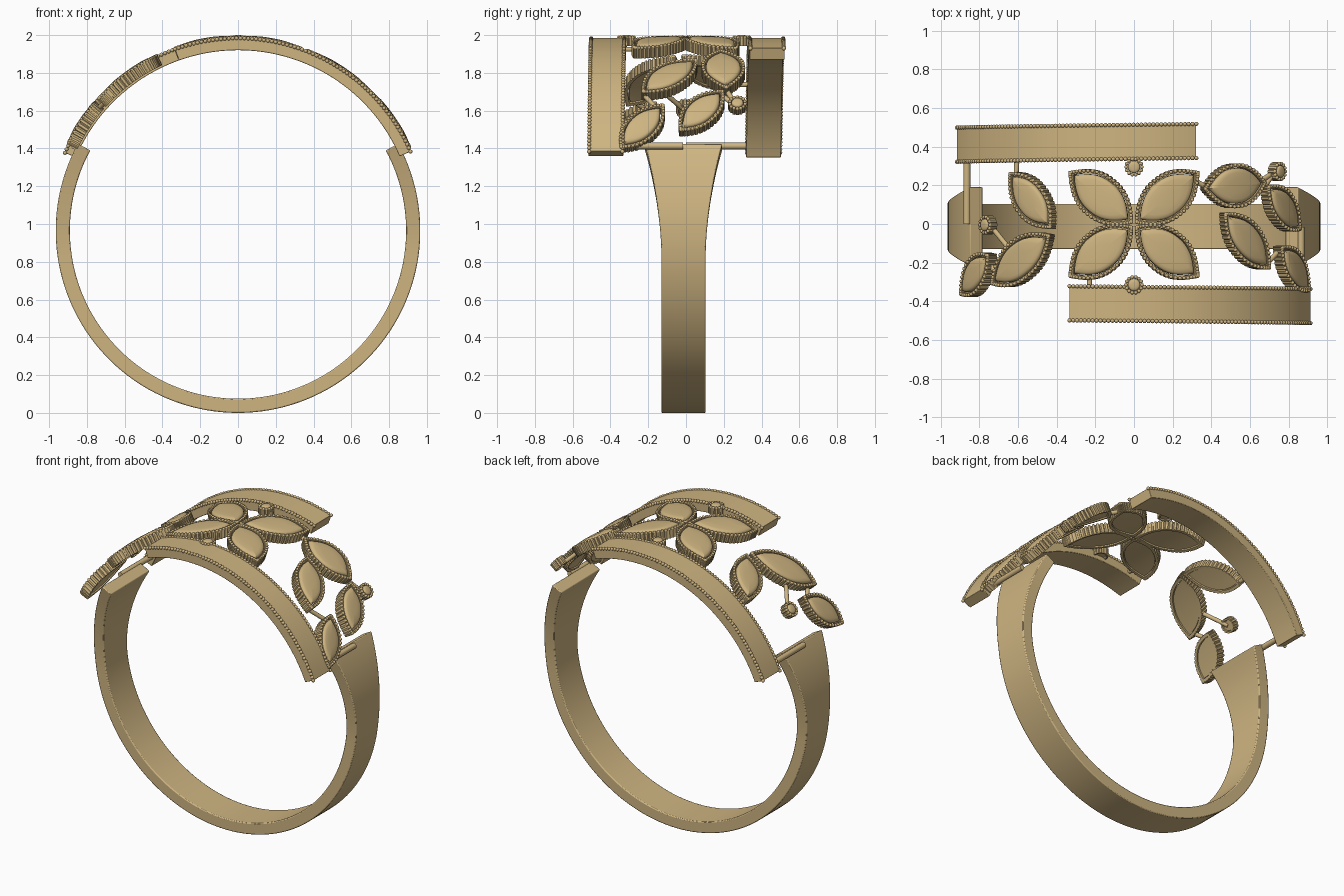
import bpy, bmesh, math
from mathutils import Vector, Matrix

if "Cube" in bpy.data.objects:
    bpy.data.objects.remove(bpy.data.objects["Cube"])

C = 0.988          # height of the centre of the ornamental top
R = 1.0            # nominal outer radius of the ornamental top

gold = bpy.data.materials.new("gold")
gold.diffuse_color = (0.62, 0.46, 0.22, 1)
gold.use_nodes = True
gold.node_tree.nodes["Principled BSDF"].inputs["Base Color"].default_value = gold.diffuse_color


def wrap(u, v, r):
    """Angle u from the top, v along the finger, radius r -> world position."""
    return Vector((r * math.sin(u), v, C + r * math.cos(u)))


def finish(bm, name, angle=40):
    bmesh.ops.recalc_face_normals(bm, faces=bm.faces)
    me = bpy.data.meshes.new(name)
    bm.to_mesh(me)
    bm.free()
    ob = bpy.data.objects.new(name, me)
    bpy.context.collection.objects.link(ob)
    me.materials.append(gold)
    bpy.ops.object.select_all(action='DESELECT')
    ob.select_set(True)
    bpy.context.view_layer.objects.active = ob
    bpy.ops.object.shade_smooth_by_angle(angle=math.radians(angle))
    return ob


def bridge(bm, rings):
    """Quads between successive closed rings of vertices."""
    for a, b in zip(rings, rings[1:]):
        n = len(a)
        for i in range(n):
            j = (i + 1) % n
            bm.faces.new((a[i], a[j], b[j], b[i]))


def bead(bm, p, rad):
    bmesh.ops.create_icosphere(bm, subdivisions=2, radius=rad, matrix=Matrix.Translation(p))


def sweep(name, sections, bevel):
    """Solid from rectangular sections with softened edges."""
    bm = bmesh.new()
    rings = [[bm.verts.new(p) for p in s] for s in sections]
    bridge(bm, rings)
    bm.faces.new(rings[0])
    bm.faces.new(rings[-1])
    ob = finish(bm, name)
    mod = ob.modifiers.new("soft_edges", 'BEVEL')
    mod.width, mod.segments, mod.limit_method = bevel, 2, 'ANGLE'
    mod.angle_limit = math.radians(40)
    return ob


def rod(name, a, b, rad=0.013):
    d = b - a
    bm = bmesh.new()
    m = Matrix.Translation((a + b) / 2) @ d.to_track_quat('Z', 'Y').to_matrix().to_4x4()
    bmesh.ops.create_cone(bm, cap_ends=True, segments=16, radius1=rad, radius2=rad,
                          depth=d.length, matrix=m)
    return finish(bm, name)


# --- shank, flaring toward its open upper ends
secs = []
for i in range(97):
    deg = -118.5 + 237 * i / 96
    s = max(0, (abs(deg) - 82) / 36.5)
    w = 0.117 + 0.088 * s ** 1.7
    a = math.radians(deg)
    secs.append([(r * math.sin(a), -0.013 + y, 0.965 - r * math.cos(a))
                 for r, y in ((0.89, -w), (0.965, -w), (0.965, w), (0.89, w))])
sweep("shank", secs, 0.006)


# --- two curved side bands with beaded edges
def side_band(name, d0, d1, y_start, y_end, width):
    secs, n = [], 64
    at = lambda t: (math.radians(d0 + (d1 - d0) * t), y_start + (y_end - y_start) * t)
    for i in range(n + 1):
        u, y = at(i / n)
        secs.append([wrap(u, v, r) for r, v in ((0.932, y), (0.997, y),
                                                (0.997, y + width), (0.932, y + width))])
    sweep(name, secs, 0.003)
    bm = bmesh.new()
    count = 72
    for i in range(count + 1):
        u, y = at(i / count)
        for v in (y + 0.004, y + width - 0.004):
            bead(bm, wrap(u, v, 0.995), 0.011)
    finish(bm, name + "_beading")


side_band("front_band", -19.6, 66.6, -0.503, -0.517, 0.185)
side_band("back_band", -67, 18.9, 0.318, 0.337, 0.185)


# --- outlines in the unrolled (u, v) plane
def leaf_outline(a, b, half, inset, n):
    """Lens-shaped closed outline with pointed tips at a and b."""
    a, b = Vector(a), Vector(b)
    ax = (b - a).normalized()
    nr = Vector((-ax.y, ax.x))
    mid, hl, w = (a + b) / 2, (b - a).length / 2 - inset * 1.5, half - inset
    pts = []
    for i in range(n):
        t = 2 * math.pi * i / n
        c = math.cos(t)
        k = w * (1 - abs(c) ** 2.3) * (1 if math.sin(t) >= 0 else -1)
        pts.append(mid + ax * hl * c + nr * k)
    return pts


def disc_outline(c, rad, n):
    return [Vector((c[0] + rad * math.cos(2 * math.pi * i / n),
                    c[1] + rad * math.sin(2 * math.pi * i / n))) for i in range(n)]


def setting(name, outline, ribs, low=0.943, top=1.004, wall=0.02):
    """Ribbed collar with a bead on each rib, holding a domed plate."""
    n = ribs * 4
    outer, dip, inner = outline(0, n), outline(0.006, n), outline(wall, n)
    outer = [dip[i] if i % 4 == 2 else outer[i] for i in range(n)]
    bm = bmesh.new()
    loop = lambda pts, r: [bm.verts.new(wrap(p.x, p.y, r)) for p in pts]
    rings = [loop(outer, low), loop(outer, top - 0.004), loop(inner, top - 0.004), loop(inner, low)]
    bridge(bm, rings + rings[:1])
    for p in outline(0.008, ribs):
        bead(bm, wrap(p.x, p.y, top - 0.004), 0.0095)
    finish(bm, name + "_collar", 35)
    # domed plate
    bm = bmesh.new()
    base = outline(wall + 0.004, 64)
    mid = sum(base, Vector((0, 0))) / 64
    rings = []
    for s, r in ((0.5, low + 0.006), (1, low + 0.006), (1, top - 0.012), (0.97, top - 0.003),
                 (0.9, top + 0.003), (0.75, top + 0.006), (0.4, top + 0.008)):
        rings.append(loop([mid + (p - mid) * s for p in base], r))
    bridge(bm, rings)
    bm.faces.new(rings[0])
    bm.faces.new(rings[-1])
    finish(bm, name + "_plate", 40)


def flat(x, y):
    """Plan position -> unrolled position."""
    return math.asin(x / 1.004), y


def leaf(name, a, b, half):
    a, b = flat(*a), flat(*b)
    length = (Vector(b) - Vector(a)).length
    ribs = 2 * round((length + half) / 0.0215)
    setting(name, lambda inset, n: leaf_outline(a, b, half, inset, n), ribs)


# --- four-petal flower at the top
for sx in (-1, 1):
    for sy in (-1, 1):
        leaf("petal", (0.004 * sx, 0.006 * sy - 0.004), (0.34 * sx, 0.275 * sy - 0.002), 0.118)

# --- scattered leaves down both sides
for a, b, half in (((0.36, 0.18), (0.69, 0.215), 0.115),
                   ((0.47, 0.06), (0.71, -0.235), 0.1),
                   ((0.695, 0.2), (0.868, -0.035), 0.092),
                   ((0.765, -0.115), (0.915, -0.35), 0.09),
                   ((-0.65, 0.27), (-0.43, -0.025), 0.1),
                   ((-0.435, -0.055), (-0.745, -0.315), 0.11),
                   ((-0.755, -0.155), (-0.905, -0.37), 0.092)):
    leaf("leaf", a, b, half)

# --- small beaded buds
for x, y in ((0, 0.295), (0, -0.315), (0.76, 0.272), (-0.775, -0.005)):
    c = flat(x, y)
    setting("bud", lambda inset, n: disc_outline(c, 0.049 - inset, n), 14, low=0.955, wall=0.013)

# --- stems joining buds, leaves and bands
for a, b in (((0.67, 0.215), (0.75, 0.265)), ((0.70, 0.19), (0.75, 0.26)),
             ((-0.775, -0.005), (-0.67, -0.13)), ((-0.635, 0.25), (-0.63, 0.34)),
             ((-0.24, -0.25), (-0.24, -0.34)), ((0.70, -0.22), (0.78, -0.14)),
             ((-0.72, -0.29), (-0.78, -0.2)), ((0.3, 0.24), (0.39, 0.19))):
    rod("stem", wrap(*flat(*a), 0.965), wrap(*flat(*b), 0.965))

# --- cross bars tying the bands to the shank ends
rod("left_cross_bar", Vector((-0.865, 0.0, 1.413)), Vector((-0.865, 0.34, 1.413)), 0.018)
rod("right_cross_bar", Vector((0.865, -0.35, 1.413)), Vector((0.865, -0.015, 1.413)), 0.018)
